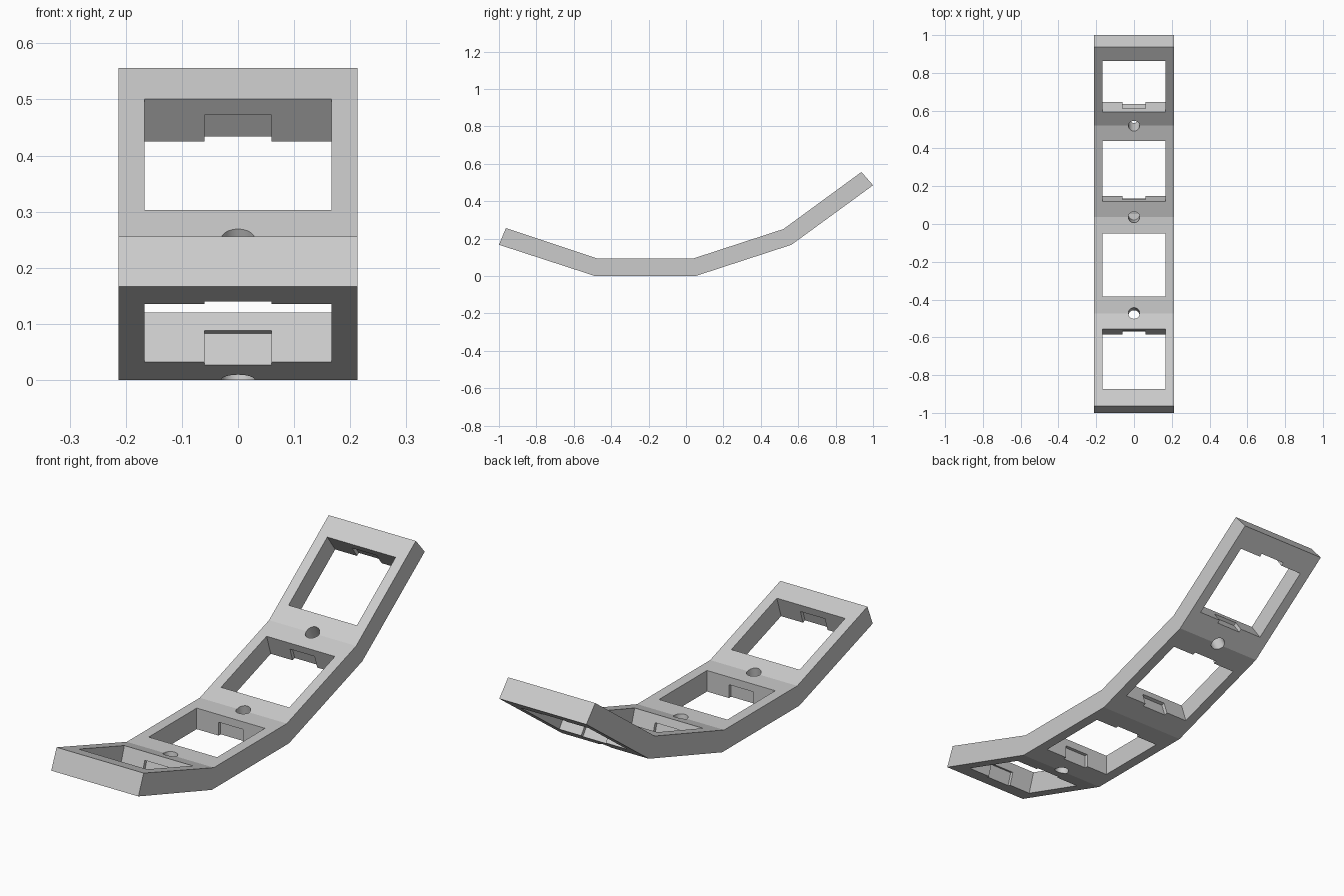
import bpy, bmesh
from math import radians, sin, cos, atan2
from mathutils import Vector, Matrix

cube = bpy.data.objects.get("Cube")
if cube:
    bpy.data.objects.remove(cube, do_unlink=True)

HALF_W, THICK, WINDOW = 0.213, 0.093, 0.335
LIP, POCKET = 0.034, 0.015

# Side profile as (y, z), lower edge front to back and upper edge front to back
lower = [(-1, 0.167), (-0.487, 0), (0.052, 0), (0.564, 0.167), (1, 0.485)]
upper = [(-0.963, 0.256), (-0.473, THICK), (0.037, THICK), (0.521, 0.251), (0.938, 0.556)]

grey = bpy.data.materials.new("light grey")
grey.use_nodes = True
grey.diffuse_color = (0.6, 0.6, 0.6, 1)
grey.node_tree.nodes["Principled BSDF"].inputs["Base Color"].default_value = grey.diffuse_color


def make_object(name, bm):
    mesh = bpy.data.meshes.new(name)
    bmesh.ops.recalc_face_normals(bm, faces=bm.faces)
    bm.to_mesh(mesh)
    bm.free()
    mesh.materials.append(grey)
    obj = bpy.data.objects.new(name, mesh)
    bpy.context.collection.objects.link(obj)
    return obj


def placed(origin, angle):
    return Matrix.Translation((0, *origin)) @ Matrix.Rotation(angle, 4, 'X')


def cut(obj, bm):
    """Subtract a closed shape from the object and discard the cutter."""
    cutter = make_object("cutter", bm)
    cutter.hide_render = True
    mod = obj.modifiers.new("cut", 'BOOLEAN')
    mod.operation, mod.solver, mod.object = 'DIFFERENCE', 'EXACT', cutter
    bpy.context.view_layer.objects.active = obj
    bpy.ops.object.modifier_apply(modifier=mod.name)
    bpy.data.objects.remove(cutter, do_unlink=True)


def cut_box(obj, frame, width, length, bottom, top):
    bm = bmesh.new()
    size = Matrix.Diagonal((width, length, top - bottom, 1))
    bmesh.ops.create_cube(bm, size=1, matrix=frame @ Matrix.Translation((0, 0, (top + bottom) / 2)) @ size)
    cut(obj, bm)


# Bent strip extruded across the width
bm = bmesh.new()
face = bm.faces.new([bm.verts.new((-HALF_W, y, z)) for y, z in lower + upper[::-1]])
side = bmesh.ops.extrude_face_region(bm, geom=[face])
bmesh.ops.translate(bm, vec=(2 * HALF_W, 0, 0),
                    verts=[v for v in side["geom"] if isinstance(v, bmesh.types.BMVert)])
frame_strip = make_object("bent_frame_strip", bm)

# Square window in each segment, with an undercut latch pocket at both ends
for a, b in zip(lower, lower[1:]):
    a, b = Vector(a), Vector(b)
    angle = atan2(b.y - a.y, b.x - a.x)
    frame = placed((a + b) / 2, angle)
    cut_box(frame_strip, frame, 0.334, WINDOW, -0.05, THICK + 0.05)
    cut_box(frame_strip, frame, 0.12, WINDOW + 2 * POCKET, -0.05, THICK - LIP)

# Round wire hole through each bend
for low, high in list(zip(lower, upper))[1:-1]:
    low, high = Vector(low), Vector(high)
    axis = high - low
    bm = bmesh.new()
    bmesh.ops.create_cone(bm, cap_ends=True, segments=32, radius1=0.03, radius2=0.03, depth=0.3,
                          matrix=placed((low + high) / 2, atan2(-axis.x, axis.y)))
    cut(frame_strip, bm)

bpy.ops.object.select_all(action='DESELECT')
frame_strip.select_set(True)
bpy.context.view_layer.objects.active = frame_strip
bpy.ops.object.shade_smooth_by_angle(angle=radians(15))
